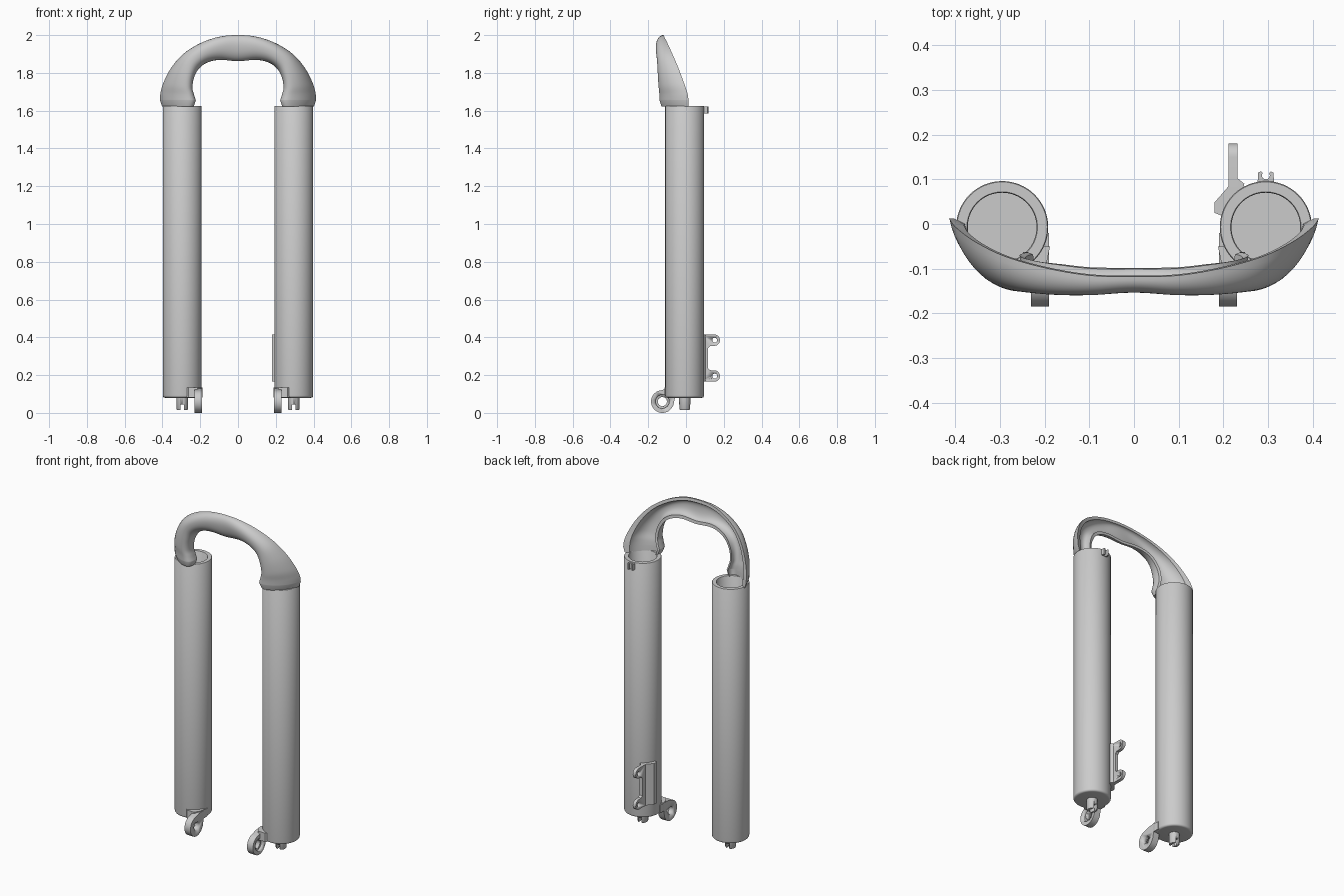
import bpy, bmesh, math
from mathutils import Vector, Matrix

if "Cube" in bpy.data.objects:
    bpy.data.objects.remove(bpy.data.objects["Cube"])

CX, CY = 0.295, -0.007      # axis of the right leg


def finish(bm, name, angle=35):
    bmesh.ops.recalc_face_normals(bm, faces=bm.faces)
    me = bpy.data.meshes.new(name)
    bm.to_mesh(me)
    bm.free()
    ob = bpy.data.objects.new(name, me)
    bpy.context.collection.objects.link(ob)
    bpy.ops.object.select_all(action='DESELECT')
    ob.select_set(True)
    bpy.context.view_layer.objects.active = ob
    bpy.ops.object.shade_smooth_by_angle(angle=math.radians(angle))
    return ob


def prism(name, pts, axis, lo, hi):
    # outline is (y, z) for axis x and (x, y) for axis z
    bm = bmesh.new()
    put = (lambda p, h: (h, p[0], p[1])) if axis == 'x' else (lambda p, h: (p[0], p[1], h))
    face = bm.faces.new([bm.verts.new(put(p, lo)) for p in pts])
    ext = bmesh.ops.extrude_face_region(bm, geom=[face])
    move = Vector((hi - lo, 0, 0)) if axis == 'x' else Vector((0, 0, hi - lo))
    bmesh.ops.translate(bm, vec=move, verts=[v for v in ext['geom'] if isinstance(v, bmesh.types.BMVert)])
    return finish(bm, name)


def arc(cx, cy, r, a0, a1, n):
    return [(cx + r * math.cos(math.radians(a0 + (a1 - a0) * i / n)),
             cy + r * math.sin(math.radians(a0 + (a1 - a0) * i / n))) for i in range(n + 1)]


def circle(cx, cy, r, n=32):
    return arc(cx, cy, r, 0, 360, n)[:-1]


def lathe(name, profile, n=64):
    bm = bmesh.new()
    rings = []
    for r, z in profile:
        if r == 0:
            rings.append([bm.verts.new((CX, CY, z))] * n)
        else:
            rings.append([bm.verts.new((x, y, z)) for x, y in circle(CX, CY, r, n)])
    for a, b in zip(rings, rings[1:]):
        for i in range(n):
            j = (i + 1) % n
            bm.faces.new(list(dict.fromkeys((a[i], a[j], b[j], b[i]))))
    return finish(bm, name)


def cut(ob, cutter):
    cutter.hide_render = True
    bpy.context.view_layer.objects.active = ob
    m = ob.modifiers.new("cut", 'BOOLEAN')
    m.operation, m.object, m.solver = 'DIFFERENCE', cutter, 'EXACT'
    bpy.ops.object.modifier_apply(modifier=m.name)
    bpy.data.objects.remove(cutter)


def mirror_x(ob):
    ob.modifiers.new("mirror", 'MIRROR').use_axis = (True, False, False)


# fork legs: bored tubes with a rounded lower rim
rim = [(0.091 + 0.012 * math.sin(a), 0.092 - 0.012 * math.cos(a)) for a in (0, 0.4, 0.8, 1.2, 1.5708)]
leg = lathe("fork_leg", [(0, 0.08)] + rim + [(0.103, 1.622), (0.101, 1.625), (0.079, 1.625),
                                              (0.077, 1.622), (0.077, 0.15), (0, 0.15)])
mirror_x(leg)

# slotted studs under the legs
stud = lathe("foot_stud", [(0, 0.09), (0.03, 0.09), (0.03, 0.02), (0.026, 0.014), (0.013, 0.014),
                           (0.013, 0.05), (0, 0.05)], 32)
cut(stud, prism("slot", [(CX - 0.01, CY - 0.05), (CX + 0.01, CY - 0.05),
                         (CX + 0.01, CY + 0.05), (CX - 0.01, CY + 0.05)], 'z', 0, 0.045))
mirror_x(stud)

# axle eyes with arms reaching into the legs
AY, AZ = -0.125, 0.06
eye = prism("axle_eye", arc(AY, AZ, 0.06, 95, 320, 36) +
            [(-0.067, 0.04), (-0.058, 0.082), (-0.02, 0.082), (-0.02, 0.13), (-0.10, 0.13)],
            'x', 0.19, 0.23)
cut(eye, prism("hole", circle(AY, AZ, 0.024), 'x', 0.1, 0.3))
cut(eye, prism("recess", circle(AY, AZ, 0.036), 'x', 0.218, 0.3))
mirror_x(eye)
gusset = prism("axle_gusset", [(0.188, -0.05), (0.195, -0.085), (0.215, -0.115), (0.262, -0.115),
                               (0.278, -0.10), (0.278, -0.05)], 'z', 0.082, 0.135)
mirror_x(gusset)

# brake mount on the right leg
mount = prism("brake_mount_plate", [(0.08, 0.165)] + arc(0.15, 0.195, 0.03, -90, 90, 16) +
              [(0.127, 0.226), (0.117, 0.236), (0.117, 0.344), (0.127, 0.354)] +
              arc(0.15, 0.385, 0.03, -90, 90, 16) + [(0.08, 0.415)], 'x', 0.212, 0.232)
for z in (0.195, 0.385):
    cut(mount, prism("hole", circle(0.152, z, 0.013, 24), 'x', 0.1, 0.3))
prism("brake_mount_pad", [(0.18, 0.025), (0.18, 0.048), (0.212, 0.085), (0.232, 0.102), (0.247, 0.09),
                          (0.238, 0.06), (0.205, 0.015)], 'z', 0.165, 0.415)

# cable clip at the top of the right leg
prism("cable_clip", [(0.276, 0.085), (0.314, 0.085), (0.312, 0.115), (0.306, 0.118), (0.302, 0.114)] +
      arc(0.295, 0.109, 0.009, 0, -180, 12) + [(0.288, 0.114), (0.284, 0.118), (0.278, 0.115)],
      'z', 1.585, 1.622)

# arch: hollow-backed C section lofted from the middle to the right leg, then mirrored
# outer edge xyz, inner edge xyz, front y, sideways bulge, wall outer / inner / front
stations = [
    (0.00, -0.118, 2.000, 0.000, -0.098, 1.862, -0.152, 0.00, 0.018, 0.018, 0.018),
    (0.10, -0.115, 1.991, 0.095, -0.097, 1.869, -0.158, 0.00, 0.018, 0.018, 0.020),
    (0.20, -0.098, 1.957, 0.162, -0.090, 1.855, -0.158, 0.00, 0.018, 0.018, 0.022),
    (0.29, -0.072, 1.900, 0.207, -0.085, 1.822, -0.152, 0.00, 0.020, 0.018, 0.025),
    (0.355, -0.040, 1.825, 0.235, -0.080, 1.772, -0.146, -0.01, 0.024, 0.016, 0.030),
    (0.396, -0.010, 1.745, 0.243, -0.075, 1.720, -0.138, -0.015, 0.030, 0.014, 0.038),
    (0.411, 0.008, 1.690, 0.236, -0.070, 1.685, -0.132, -0.02, 0.035, 0.012, 0.044),
    (0.413, 0.013, 1.655, 0.226, -0.068, 1.655, -0.131, -0.02, 0.036, 0.012, 0.046)]
collar = (0.402, 0.012, 1.622, 0.238, -0.068, 1.622, -0.118, -0.02, 0.026, 0.012, 0.034)
flip = [-v if i in (0, 3) else v for i, v in enumerate(stations[1])]
keys = [flip] + stations + [stations[-1]]
rows = []
for k in range(1, len(keys) - 2):
    for s in range(6):
        t = s / 6
        rows.append([0.5 * (2 * b + (c - a) * t + (2 * a - 5 * b + 4 * c - d) * t * t +
                            (3 * b - a - 3 * c + d) * t ** 3)
                     for a, b, c, d in zip(*keys[k - 1:k + 3])])
rows += [stations[-1], collar]
N = 20
bm = bmesh.new()
loops = []
for r in rows:
    o, i = Vector(r[0:3]), Vector(r[3:6])
    mid, half = (o + i) / 2, (o - i) / 2
    side = half.normalized()
    depth = mid.y - r[6]
    outer, inner = [], []
    for n in range(N + 1):
        c, s = math.cos(math.pi * n / N), math.sin(math.pi * n / N)
        c1, s1 = math.copysign(abs(c) ** 0.9, c), max(s, 0) ** 0.9
        bulge = Vector((r[7], -depth, 0))
        outer.append(bm.verts.new(mid + half * c1 + bulge * s1))
        wall = r[8] if c > 0 else r[9]
        inner.append(bm.verts.new(mid + side * (half.length - wall) * c1 +
                                  bulge * s1 * (1 - r[10] / depth)))
    loops.append(outer + inner[::-1])
for a, b in zip(loops, loops[1:]):
    for n in range(len(a)):
        m = (n + 1) % len(a)
        bm.faces.new((a[n], a[m], b[m], b[n]))
last = loops[-1]
for n in range(N):
    bm.faces.new((last[n], last[n + 1], last[-n - 2], last[-n - 1]))
for v in loops[0]:
    v.co.x = 0
arch = finish(bm, "fork_arch", 40)
mirror_x(arch)
